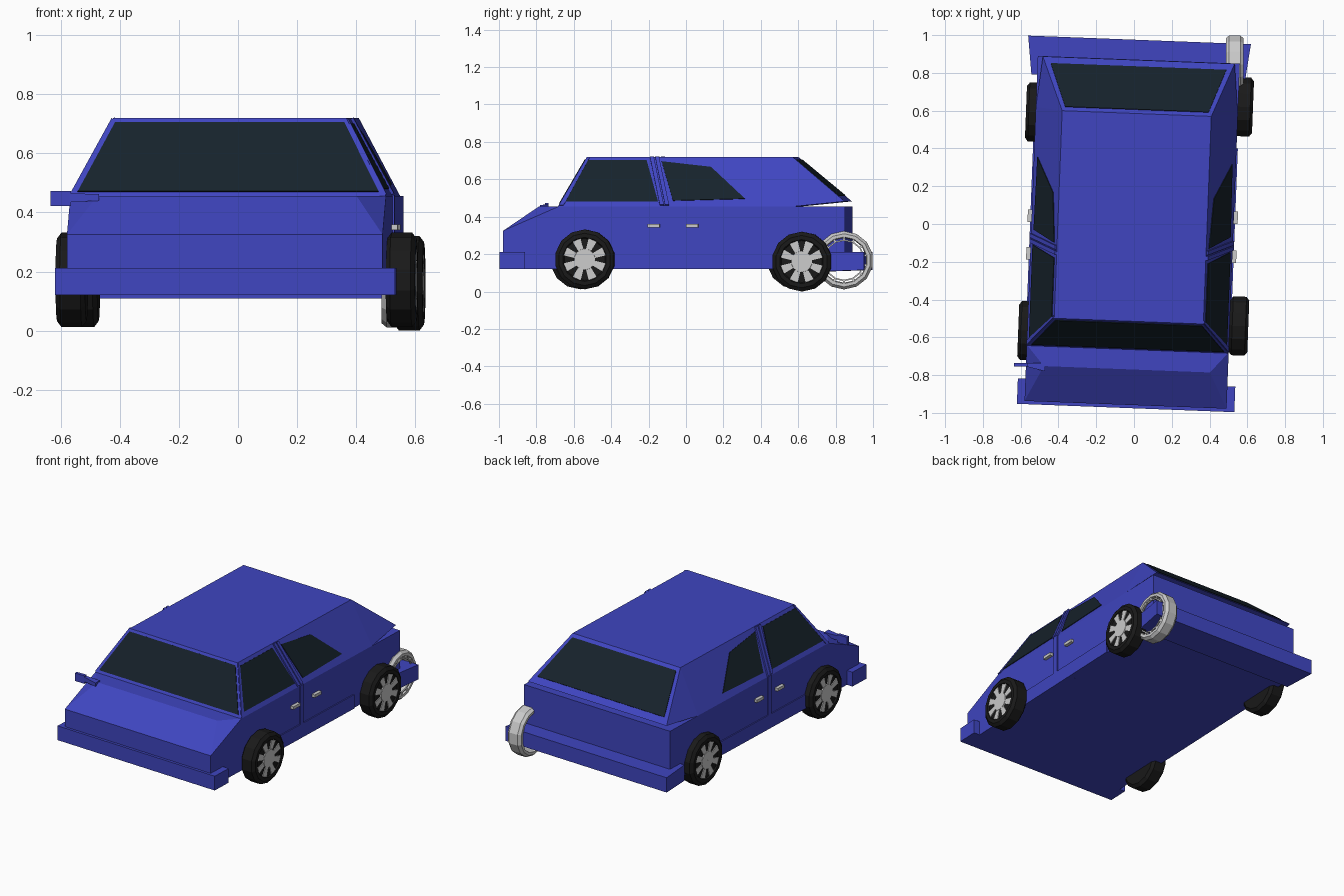
import bpy, bmesh, math
from mathutils import Matrix, Vector

if "Cube" in bpy.data.objects:
    bpy.data.objects.remove(bpy.data.objects["Cube"])


def material(name, rgb):
    m = bpy.data.materials.new(name)
    m.diffuse_color = (*rgb, 1)
    m.use_nodes = True
    m.node_tree.nodes["Principled BSDF"].inputs["Base Color"].default_value = m.diffuse_color
    return m


BLUE = material("blue_paint", (0.05, 0.06, 0.53))
GLASS = material("dark_glass", (0.008, 0.016, 0.024))
RUBBER = material("rubber", (0.01, 0.01, 0.01))
YAW = Matrix.Rotation(math.radians(-2.2), 4, 'Z')
CAR = YAW @ Matrix.Translation((-0.008, 0, 0))   # the whole car sits slightly turned


def finish(name, bm, mat, xf):
    bmesh.ops.recalc_face_normals(bm, faces=bm.faces)
    me = bpy.data.meshes.new(name)
    bm.to_mesh(me)
    bm.free()
    if mat:
        me.materials.append(mat)
    ob = bpy.data.objects.new(name, me)
    ob.matrix_world = xf
    bpy.context.collection.objects.link(ob)
    return ob


def hull(name, pts, mat, xf=CAR):
    bm = bmesh.new()
    for p in pts:
        bm.verts.new(p)
    bmesh.ops.convex_hull(bm, input=bm.verts)
    bmesh.ops.dissolve_limit(bm, angle_limit=0.01, verts=bm.verts, edges=bm.edges)
    return finish(name, bm, mat, xf)


def both(pts):
    return [(s * x, y, z) for x, y, z in pts for s in (1, -1)]


def box(name, x, y, z, mat, xf=CAR):
    return hull(name, [(a, b, c) for a in x for b in y for c in z], mat, xf)


def panel(name, pts, mat, t=0.004):
    pts = [Vector(p) for p in pts]
    n = (pts[1] - pts[0]).cross(pts[2] - pts[0]).normalized() * t
    return hull(name, [p + n for p in pts] + [p - n for p in pts], mat)


def lathe(name, profile, mat, xf, n=14):
    # closed (x, radius) profile turned around the x axle
    bm = bmesh.new()
    rings = []
    for i in range(n):
        a = 2 * math.pi * (i + 0.5) / n
        rings.append([bm.verts.new((x, r * math.cos(a), r * math.sin(a))) for x, r in profile])
    k = len(profile)
    for i in range(n):
        p, q = rings[i], rings[(i + 1) % n]
        for j in range(k):
            bm.faces.new((p[j], p[(j + 1) % k], q[(j + 1) % k], q[j]))
    return finish(name, bm, mat, xf)


# Lower body with sloping, corner-cut hood
hull("body", both([(.535, -.958, .12), (.535, -.958, .325), (.44, -.77, .455), (.535, -.66, .455),
                   (.535, .87, .455), (.535, .87, .12)]), BLUE)

# Cabin, its tail lifted a little above the body
hull("cabin", both([(.535, -.665, .455), (.535, .60, .455), (.508, .868, .482),
                    (.395, -.515, .72), (.395, .585, .72)]), BLUE)

# Bumpers
box("front_bumper", (-.575, .577), (-.975, -.84), (.12, .212), BLUE)
hull("rear_bumper", both([(.565, .77, z) for z in (.108, .21)] +
                         [(.59, .975, z) for z in (.115, .21)]), BLUE)

# Windscreen and rear window


def front(x, z):
    return (x, -.665 + .15 * (z - .455) / .265, z)


def rear(x, z):
    return (x, .868 - .283 * (z - .482) / .238, z)


panel("windscreen", [front(-.51, .47), front(.51, .47), front(.388, .705), front(-.388, .705)], GLASS)
panel("rear_window", [rear(-.465, .512), rear(.465, .512), rear(.38, .703), rear(-.38, .703)], GLASS)

# Side windows, pillars, door seams, sills and handles
for s, tag in ((1, "right"), (-1, "left")):
    def side(pts):
        return [(s * (.535 - .14 * (z - .455) / .265), y, z) for y, z in pts]
    panel("front_window_" + tag, side([(-.625, .48), (-.13, .48), (-.195, .70), (-.515, .70)]), GLASS)
    panel("back_window_" + tag, side([(-.05, .485), (.335, .495), (.15, .665), (-.115, .695)]), GLASS)
    for i, off in enumerate((0, .028)):
        panel(f"door_pillar_{tag}_{i}",
              side([(-.12 + off, .46), (-.098 + off, .46), (-.157 + off, .717), (-.178 + off, .717)]), BLUE, .01)
    panel("windscreen_pillar_" + tag,
          side([(-.66, .46), (-.635, .46), (-.50, .717), (-.513, .717)]), BLUE, .005)
    box("door_seam_" + tag, (s * .52, s * .542), (-.102, -.07), (.21, .46), BLUE)
    box("sill_" + tag, (s * .5, s * .542), (-.45, .42), (.12, .21), BLUE)
    for y in (-.165 + s * .012, .038 + s * .015):
        box("door_handle_" + tag, (s * .53, s * .556), (y - .033, y + .033), (.341, .36), None)

# Single door mirror on the left
M = Matrix()
box("mirror", (-.635, -.565), (-.755, -.735), (.422, .473), BLUE, M)
hull("mirror_arm", [(-.57, y, z) for y in (-.755, -.735) for z in (.435, .465)] +
     [(-.47, y, z) for y in (-.78, -.735) for z in (.44, .462)], BLUE, M)

# Wheels: tyre, wedge spokes and hub on the outer face
TYRE = [(-.05, .0005), (-.05, .14), (-.035, .16), (.035, .16), (.05, .14), (.05, .118),
        (.042, .112), (.042, .0005)]
for name, s, loc in (("front_right", 1, (.555, -.54, .172)), ("front_left", -1, (-.563, -.565, .172)),
                     ("back_right", 1, (.58, .62, .16)), ("back_left", -1, (-.522, .592, .172))):
    xf = Matrix.Translation(loc) @ YAW @ Matrix.Rotation(0 if s > 0 else math.pi, 4, 'Z')
    lathe("tyre_" + name, TYRE, RUBBER, xf)
    lathe("hub_" + name, [(.03, .0005), (.03, .06), (.049, .056), (.049, .0005)], None, xf)
    for i in range(8):
        turn = xf @ Matrix.Rotation(math.pi * (i + .5) / 4, 4, 'X')
        hull("spoke_" + name, [(x, y, z) for x in (.03, .047)
                               for y, z in ((-.014, .05), (.014, .05), (.023, .112), (-.023, .112))],
             None, turn)

# Loose grey rim at the rear right corner
xf = Matrix.Translation((.533, .845, .167))
lathe("loose_rim", [(-.047, .125), (-.047, .142), (-.03, .156), (.03, .156), (.047, .142), (.047, .125),
                    (.03, .12), (-.03, .12)], None, xf)
lathe("loose_rim_lip", [(.036, .104), (.036, .112), (.044, .112), (.044, .104)], None, xf)
for i in range(14):
    turn = xf @ Matrix.Rotation(2 * math.pi * i / 14, 4, 'X')
    box("loose_rim_tab", (.036, .044), (-.006, .006), (.106, .128), None, turn)
